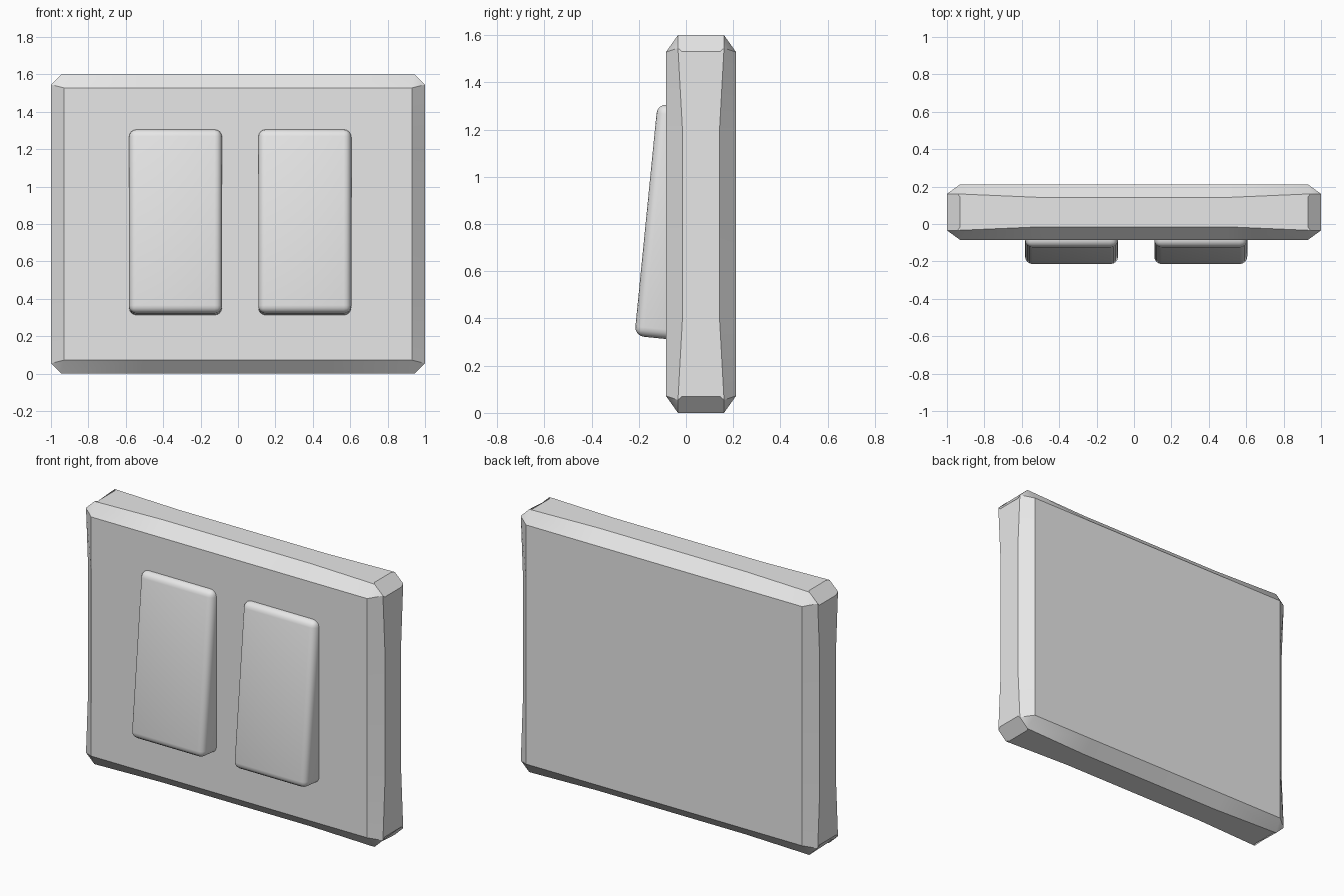
import bpy
import bmesh
from math import radians

cube = bpy.data.objects.get("Cube")
if cube:
    bpy.data.objects.remove(cube, do_unlink=True)

# One light grey plastic for everything
plastic = bpy.data.materials.new("light_grey_plastic")
plastic.use_nodes = True
plastic.diffuse_color = (0.8, 0.8, 0.8, 1)
plastic.node_tree.nodes["Principled BSDF"].inputs["Base Color"].default_value = (0.8, 0.8, 0.8, 1)


def finish(bm, name, location, angle):
    bmesh.ops.recalc_face_normals(bm, faces=bm.faces[:])
    mesh = bpy.data.meshes.new(name)
    bm.to_mesh(mesh)
    bm.free()
    mesh.materials.append(plastic)
    obj = bpy.data.objects.new(name, mesh)
    obj.location = location
    bpy.context.collection.objects.link(obj)
    bpy.ops.object.select_all(action='DESELECT')
    obj.select_set(True)
    bpy.context.view_layer.objects.active = obj
    bpy.ops.object.shade_smooth_by_angle(angle=radians(angle))
    return obj


# Wall plate: one octant of points, mirrored by sign into a chamfered slab
POINTS = {
    "face_corner": (0.93, 0.1485, 0.728),
    "face_x": (0.5, 0.1485, 0.728),
    "face_z": (0.93, 0.1485, 0.4),
    "rim_x": (0.5, 0.0785, 0.8),
    "rim_z": (1.0, 0.0785, 0.4),
    "cap_top": (0.943, 0.0975, 0.8),
    "cap_side": (1.0, 0.0975, 0.745),
    "notch_top": (0.93, 0.08, 0.8),
    "notch_side": (1.0, 0.08, 0.73),
}
bm = bmesh.new()
cache = {}
S = (1, -1)


def vert(name, sx, sy, sz):
    key = (name, sx, sy, sz)
    if key not in cache:
        x, y, z = POINTS[name]
        cache[key] = bm.verts.new((x * sx, y * sy, z * sz))
    return cache[key]


def face(*keys):
    bm.faces.new([vert(*k) for k in keys])


for sy in S:
    # Flat front and back
    loop = []
    for sx, sz in ((1, 1), (-1, 1), (-1, -1), (1, -1)):
        names = ["face_z", "face_corner", "face_x"]
        if sx * sz < 0:
            names.reverse()
        loop += [(n, sx, sy, sz) for n in names]
    face(*loop)
    # Sloping bands around the flat faces
    for s in S:
        face(*[("face_x", t, sy, s) for t in S], *[("rim_x", -t, sy, s) for t in S])
        face(*[("face_z", s, sy, t) for t in S], *[("rim_z", s, sy, -t) for t in S])
    for sx in S:
        for sz in S:
            k = (sx, sy, sz)
            face(("face_x", *k), ("face_corner", *k), ("cap_top", *k), ("rim_x", *k))
            face(("face_z", *k), ("face_corner", *k), ("cap_side", *k), ("rim_z", *k))
            face(("face_corner", *k), ("cap_top", *k), ("cap_side", *k))

# Outer edges, waisted towards the middle
for s in S:
    top, side = [], []
    for sy, t in ((1, 1), (1, -1), (-1, -1), (-1, 1)):
        for names, loop, key in ((["notch_top", "cap_top", "rim_x"], top, (t, sy, s)),
                                 (["notch_side", "cap_side", "rim_z"], side, (s, sy, t))):
            if sy * t < 0:
                names.reverse()
            loop += [(n, *key) for n in names]
    face(*top)
    face(*side)

# Corner caps
for sx in S:
    for sz in S:
        names = ["notch_top", "cap_top", "cap_side", "notch_side"]
        face(*[(n, sx, 1, sz) for n in names], *[(n, sx, -1, sz) for n in reversed(names)])

finish(bm, "wall_plate", (0, 0.0635, 0.8), 30)

# Two tilted rocker switches with rounded edges
for name, x in (("right_rocker", -0.334), ("left_rocker", 0.357)):
    bm = bmesh.new()
    bmesh.ops.create_cube(bm, size=1)
    bmesh.ops.scale(bm, vec=(0.497, 0.2, 0.988), verts=bm.verts[:])
    bmesh.ops.bevel(bm, geom=bm.edges[:], offset=0.04, segments=4,
                    profile=0.5, affect='EDGES')
    rocker = finish(bm, name, (x, -0.07, 0.808), 40)
    rocker.rotation_euler.x = radians(-5.65)
